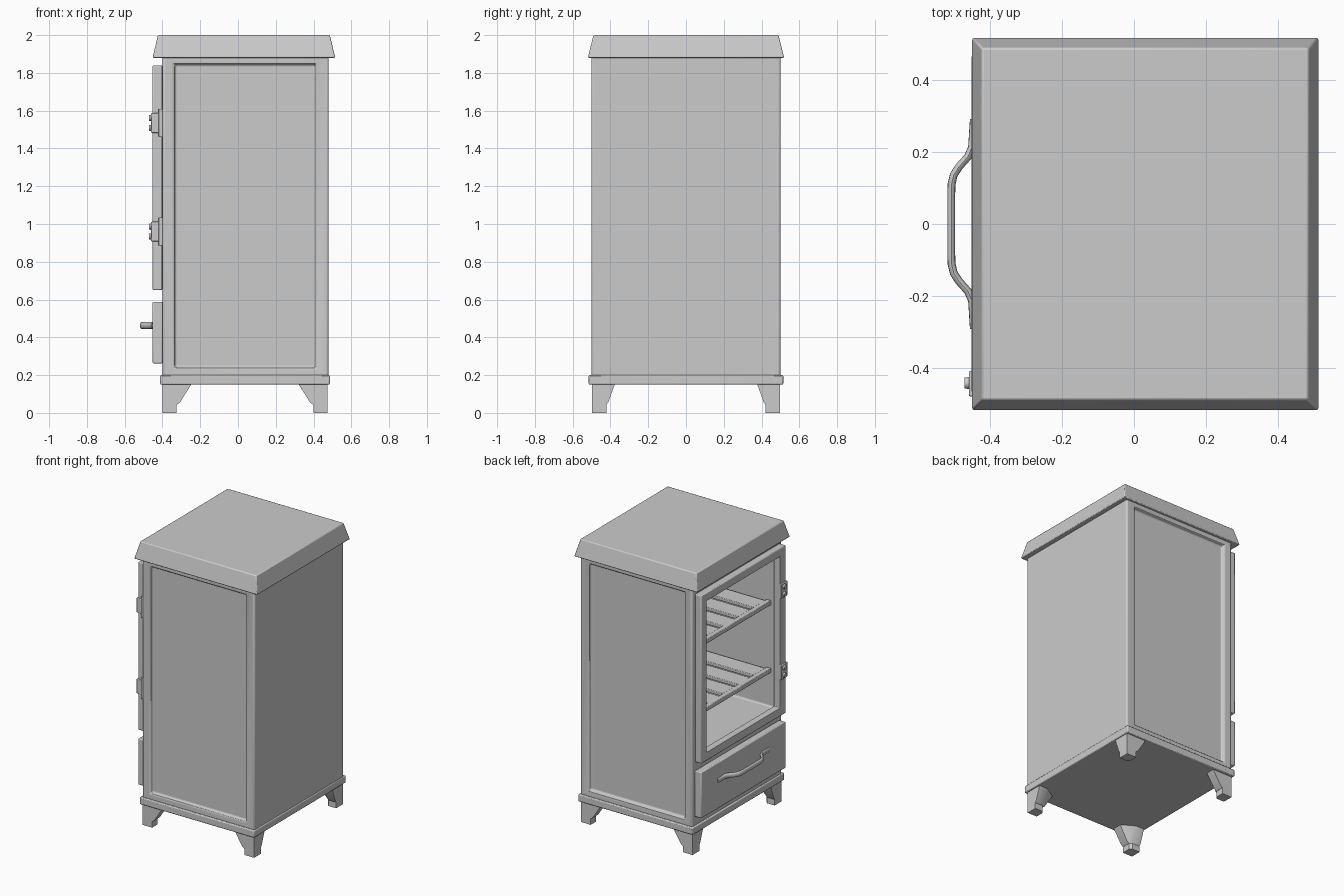
import bpy, bmesh, math
from mathutils import Vector, Matrix

if "Cube" in bpy.data.objects:
    bpy.data.objects.remove(bpy.data.objects["Cube"])


def mesh_object(name, bm):
    bmesh.ops.recalc_face_normals(bm, faces=bm.faces)
    me = bpy.data.meshes.new(name)
    bm.to_mesh(me)
    bm.free()
    ob = bpy.data.objects.new(name, me)
    bpy.context.collection.objects.link(ob)
    return ob


def add_bevel(ob, width, segments=2):
    mod = ob.modifiers.new("soft_edges", 'BEVEL')
    mod.width, mod.segments = width, segments
    mod.limit_method = 'ANGLE'


def box(name, lo, hi, bevel=0):
    lo, hi = Vector(lo), Vector(hi)
    bm = bmesh.new()
    bmesh.ops.create_cube(bm, size=1)
    for v in bm.verts:
        v.co = Vector(((lo[i] + hi[i]) / 2 + v.co[i] * (hi[i] - lo[i]) for i in range(3)))
    ob = mesh_object(name, bm)
    if bevel:
        add_bevel(ob, bevel)
    return ob


def cut(ob, lo, hi):
    cutter = box(ob.name + "_cutter", lo, hi)
    cutter.hide_render = True
    mod = ob.modifiers.new("cut", 'BOOLEAN')
    mod.object, mod.operation, mod.solver = cutter, 'DIFFERENCE', 'EXACT'
    cutters.append(cutter)


def loft(name, rings):
    bm = bmesh.new()
    loops = [[bm.verts.new(p) for p in ring] for ring in rings]
    n = len(loops[0])
    for a, b in zip(loops, loops[1:]):
        for i in range(n):
            bm.faces.new((a[i], a[(i + 1) % n], b[(i + 1) % n], b[i]))
    bm.faces.new(loops[0])
    bm.faces.new(loops[-1])
    return mesh_object(name, bm)


cutters = []

# Cabinet body: recessed side panels and an open compartment
body = box("cabinet_body", (-0.40, -0.50, 0.19), (0.48, 0.50, 1.89))
for s in (-1, 1):
    y0, y1 = sorted((s * 0.477, s * 0.6))
    cut(body, (-0.335, y0, 0.24), (0.41, y1, 1.845))
cut(body, (-0.5, -0.425, 0.69), (0.41, 0.425, 1.80))
add_bevel(body, 0.014, 3)

# Tapered lid and base slab
roof = loft("roof", [
    [(-0.452, -0.52, 1.88), (0.515, -0.52, 1.88), (0.515, 0.52, 1.88), (-0.452, 0.52, 1.88)],
    [(-0.424, -0.49, 2.0), (0.486, -0.49, 2.0), (0.486, 0.49, 2.0), (-0.424, 0.49, 2.0)]])
add_bevel(roof, 0.006)
box("base_slab", (-0.412, -0.515, 0.15), (0.486, 0.515, 0.20), 0.006)

# Bracket legs, flaring inward along both sides
for sx, cx in ((1, -0.40), (-1, 0.474)):
    for sy in (1, -1):
        def ring(a, b, c, d, z):
            pts = [(0, 0), (a, 0), (a, c), (d, b), (0, b)]
            return [(cx + sx * px, sy * (-0.497 + py), z) for px, py in pts]
        loft("leg", [ring(0.075, 0.075, 0.06, 0.06, 0),
                     ring(0.075, 0.075, 0.06, 0.06, 0.042),
                     ring(0.092, 0.085, 0.06, 0.06, 0.055),
                     ring(0.153, 0.12, 0.065, 0.065, 0.151)])

# Door frame and drawer front
door = box("door_frame", (-0.452, -0.473, 0.65), (-0.401, 0.473, 1.84))
cut(door, (-0.6, -0.41, 0.71), (-0.3, 0.41, 1.78))
add_bevel(door, 0.006)
box("drawer_front", (-0.452, -0.473, 0.262), (-0.399, 0.473, 0.588), 0.006)

# Slatted shelves
for z in (0.95, 1.43):
    for x in (-0.37, 0.37):
        box("shelf_rail", (x, -0.425, z - 0.018), (x + 0.035, 0.425, z + 0.014), 0.004)
    for i in range(5):
        y = -0.344 + i * 0.172
        box("shelf_slat", (-0.36, y - 0.065, z - 0.012), (0.40, y + 0.065, z + 0.012), 0.004)

# Hinges with paired screws
for z in (1.535, 0.96):
    box("hinge_plate", (-0.42, -0.49, z - 0.075), (-0.398, -0.45, z + 0.075), 0.003)
    box("hinge_block", (-0.46, -0.48, z - 0.052), (-0.418, -0.41, z + 0.052), 0.004)
    for dz in (-0.026, 0.026):
        bm = bmesh.new()
        bmesh.ops.create_cone(bm, cap_ends=True, segments=16, radius1=0.017, radius2=0.015,
                              depth=0.014,
                              matrix=Matrix.Translation((-0.465, -0.443, z + dz))
                              @ Matrix.Rotation(-math.pi / 2, 4, 'Y'))
        mesh_object("hinge_screw", bm)

# Bowed drawer handle: oval section swept along a mirrored path
half = [(-0.446, 0.292), (-0.451, 0.215), (-0.462, 0.188), (-0.487, 0.160),
        (-0.502, 0.137), (-0.508, 0.112), (-0.509, 0.085)]
path = [Vector((x, y, 0)) for x, y in half + [(x, -y) for x, y in reversed(half)]]
rings = []
for i, p in enumerate(path):
    t = (path[min(i + 1, len(path) - 1)] - path[max(i - 1, 0)]).normalized()
    side = Vector((t.y, -t.x, 0))
    rings.append([p + side * 0.011 * math.cos(a) + Vector((0, 0, 0.463 + 0.018 * math.sin(a)))
                  for a in (k * math.tau / 12 for k in range(12))])
loft("drawer_handle", rings)

# Smooth shading with sharp creases kept
bpy.ops.object.select_all(action='DESELECT')
for ob in bpy.context.collection.objects:
    if ob.type == 'MESH' and ob not in cutters:
        ob.select_set(True)
        bpy.context.view_layer.objects.active = ob
bpy.ops.object.shade_smooth_by_angle(angle=math.radians(35))
for c in cutters:
    c.display_type = 'WIRE'
